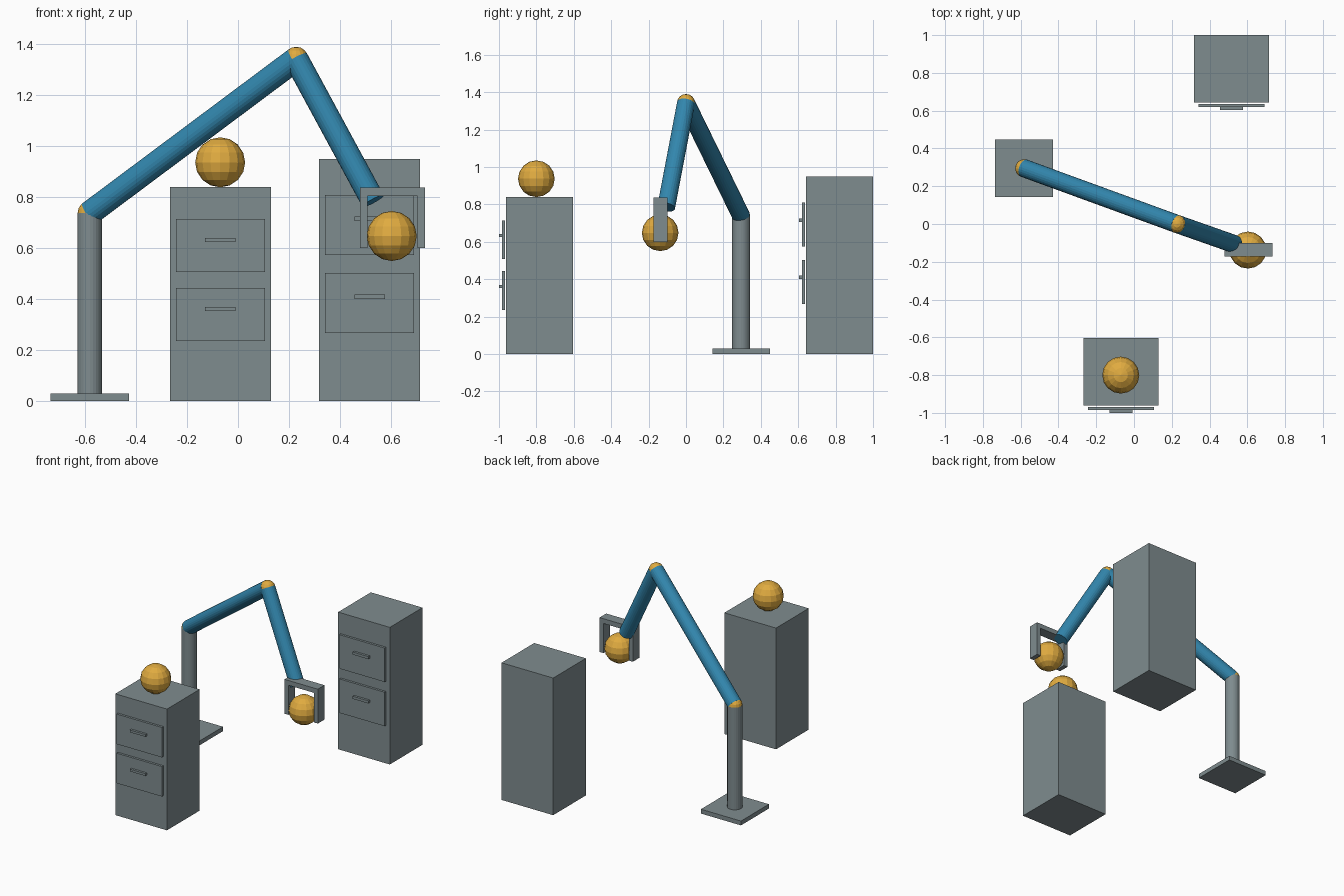
import bpy
from mathutils import Vector

if "Cube" in bpy.data.objects:
    bpy.data.objects.remove(bpy.data.objects["Cube"])


def material(name, rgb):
    m = bpy.data.materials.new(name)
    lin = [(c / 255 / 12.92) if c < 11 else ((c / 255 + 0.055) / 1.055) ** 2.4 for c in rgb]
    m.diffuse_color = (*lin, 1)
    m.use_nodes = True
    m.node_tree.nodes["Principled BSDF"].inputs["Base Color"].default_value = m.diffuse_color
    return m


GREY = material("steel grey", (127, 140, 143))
BLUE = material("arm blue", (50, 134, 173))
GOLD = material("ball gold", (224, 171, 64))


def finish(name, mat):
    ob = bpy.context.object
    ob.name = name
    ob.data.materials.append(mat)
    return ob


def box(name, x, y, z, mat=GREY):
    """Box from (min, max) ranges on each axis."""
    spans = (x, y, z)
    bpy.ops.mesh.primitive_cube_add(size=1, location=[(a + b) / 2 for a, b in spans])
    ob = finish(name, mat)
    ob.scale = [b - a for a, b in spans]
    bpy.ops.object.transform_apply(location=False, rotation=False, scale=True)
    return ob


def rod(name, start, end, radius, mat):
    a, b = Vector(start), Vector(end)
    d = b - a
    bpy.ops.mesh.primitive_cylinder_add(vertices=24, radius=radius, depth=d.length,
                                        location=(a + b) / 2)
    ob = finish(name, mat)
    ob.rotation_euler = d.to_track_quat('Z', 'Y').to_euler()
    return ob


def ball(name, center, radius):
    bpy.ops.mesh.primitive_uv_sphere_add(segments=16, ring_count=8, radius=radius,
                                         location=center)
    return finish(name, GOLD)


def cabinet(name, x0, y0, height):
    """Two-drawer cabinet; x0 is its left side, y0 the front of its handles."""
    s = height / 0.84
    box(name + "_body", (x0, x0 + 0.396), (y0 + 0.038, y0 + 0.396), (0, height))
    for label, low in (("lower", 0.236), ("upper", 0.507)):
        box(f"{name}_{label}_drawer", (x0 + 0.024, x0 + 0.372), (y0 + 0.016, y0 + 0.032),
            (low * s, (low + 0.208) * s))
        box(f"{name}_{label}_handle", (x0 + 0.138, x0 + 0.258), (y0, y0 + 0.016),
            ((low + 0.118) * s, (low + 0.134) * s))


# Cabinets
cabinet("front_cabinet", -0.267, -1.0, 0.84)
cabinet("rear_cabinet", 0.318, 0.604, 0.95)

# Robot arm: base, post, joints and links
R = 0.048
shoulder = (-0.581, 0.295, 0.738)
elbow = (0.228, 0.0, 1.342)
wrist = (0.53, -0.106, 0.785)
box("base_plate", (-0.735, -0.428), (0.142, 0.448), (0, 0.03))
rod("post", (shoulder[0], shoulder[1], 0.03), shoulder, R, GREY)
ball("shoulder_joint", shoulder, R)
rod("upper_arm", shoulder, elbow, R, BLUE)
ball("elbow_joint", elbow, R)
rod("forearm", elbow, wrist, R, BLUE)

# Gripper: palm and two fingers
depth = (-0.173, -0.1)
box("gripper_palm", (0.478, 0.733), depth, (0.805, 0.838))
box("left_finger", (0.478, 0.508), depth, (0.6, 0.806))
box("right_finger", (0.703, 0.733), depth, (0.6, 0.806))

# Balls
ball("held_ball", (0.603, -0.138, 0.648), 0.098)
ball("resting_ball", (-0.07, -0.8, 0.937), 0.098)
